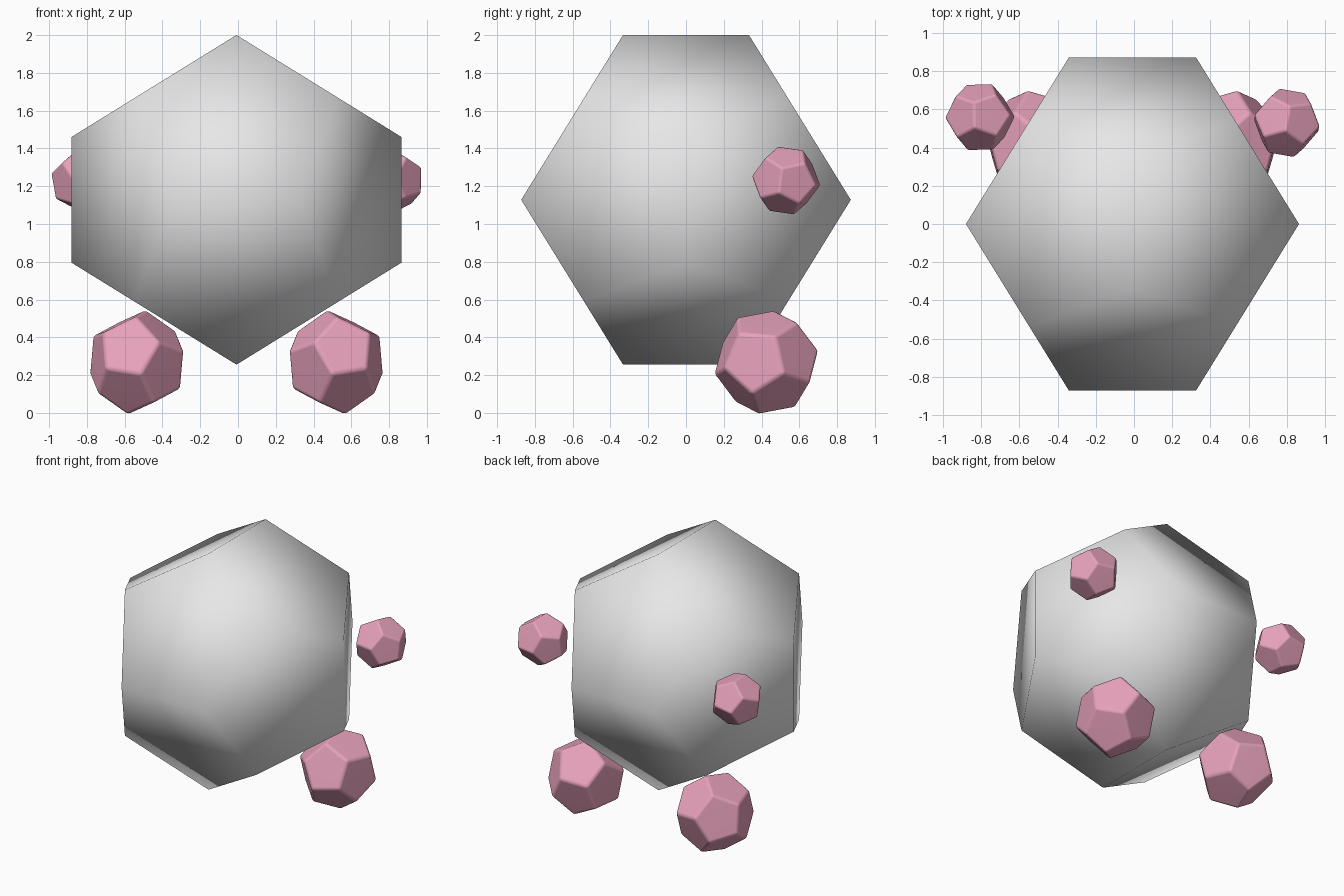
import bpy, bmesh, math
from mathutils import Vector, Matrix, Euler

if "Cube" in bpy.data.objects:
    bpy.data.objects.remove(bpy.data.objects["Cube"], do_unlink=True)

PHI = (1 + math.sqrt(5)) / 2


def material(name, rgb):
    m = bpy.data.materials.new(name)
    m.use_nodes = True
    m.diffuse_color = (*rgb, 1)
    m.node_tree.nodes["Principled BSDF"].inputs["Base Color"].default_value = (*rgb, 1)
    return m


def dodecahedron_points(radius):
    """Cube corners plus three golden rectangles."""
    pts = [Vector((a, b, c)) for a in (-1, 1) for b in (-1, 1) for c in (-1, 1)]
    for a in (-1, 1):
        for b in (-PHI, PHI):
            p = (0, a / PHI, b)
            pts += [Vector((p[i % 3], p[(i + 1) % 3], p[(i + 2) % 3])) for i in range(3)]
    return [p * radius / math.sqrt(3) for p in pts]


def dodecahedron(name, mat, radius, location, rotation, scale=(1, 1, 1), bevel=0):
    bm = bmesh.new()
    for p in dodecahedron_points(radius):
        bm.verts.new(rotation @ p)
    bmesh.ops.convex_hull(bm, input=bm.verts[:])
    bmesh.ops.dissolve_limit(bm, angle_limit=0.05, verts=bm.verts[:], edges=bm.edges[:])
    bmesh.ops.recalc_face_normals(bm, faces=bm.faces[:])
    bmesh.ops.scale(bm, vec=scale, verts=bm.verts[:])
    for f in bm.faces:
        f.smooth = True
    mesh = bpy.data.meshes.new(name)
    bm.to_mesh(mesh)
    bm.free()
    mesh.materials.append(mat)
    ob = bpy.data.objects.new(name, mesh)
    ob.location = location
    bpy.context.collection.objects.link(ob)
    if bevel:
        # Rounded edges around flat pentagons
        mod = ob.modifiers.new("soft_edges", "BEVEL")
        mod.width, mod.segments, mod.limit_method = bevel, 3, "NONE"
        ob.modifiers.new("flat_faces", "WEIGHTED_NORMAL").keep_sharp = False
    return ob


def face_frame(normal, corner):
    """Rotation placing one pentagon on a normal with a corner toward a direction."""
    def basis(n, c):
        n = n.normalized()
        c = (c - n * c.dot(n)).normalized()
        return Matrix((c, n.cross(c), n)).transposed()
    local = basis(Vector((0, 1, PHI)), Vector((0, 1 / PHI, PHI)) + Vector((0, -9, 0)))
    return basis(normal, corner) @ local.transposed()


def turn(x, y, z):
    return Euler([math.radians(a) for a in (x, y, z)]).to_matrix()


grey = material("body grey", (0.8, 0.8, 0.8))
pink = material("soft pink", (0.8, 0.36, 0.5))
MID = -0.008

# Body
dodecahedron("body", grey, 0.934, (MID, 0, 1.128), Matrix.Identity(3))

# Hands
dodecahedron("left_hand", pink, 0.187, (0.8, 0.53, 1.23), turn(-8, 0, -10), bevel=0.012)
dodecahedron("right_hand", pink, 0.187, (-0.807, 0.56, 1.23), turn(-4, -10, 2), bevel=0.012)

# Feet, mirrored across the middle
foot_rot = face_frame(Vector((0.92, 0.04, 0.36)), Vector((-0.3, 0.69, 0.66)))
flip = Matrix.Diagonal((-1, 1, 1))
for name, side, rot in (("left_foot", 1, foot_rot), ("right_foot", -1, flip @ foot_rot)):
    dodecahedron(name, pink, 0.285, (MID + side * 0.528, 0.425, 0.268), rot,
                 scale=(0.95, 1, 1), bevel=0.018)
